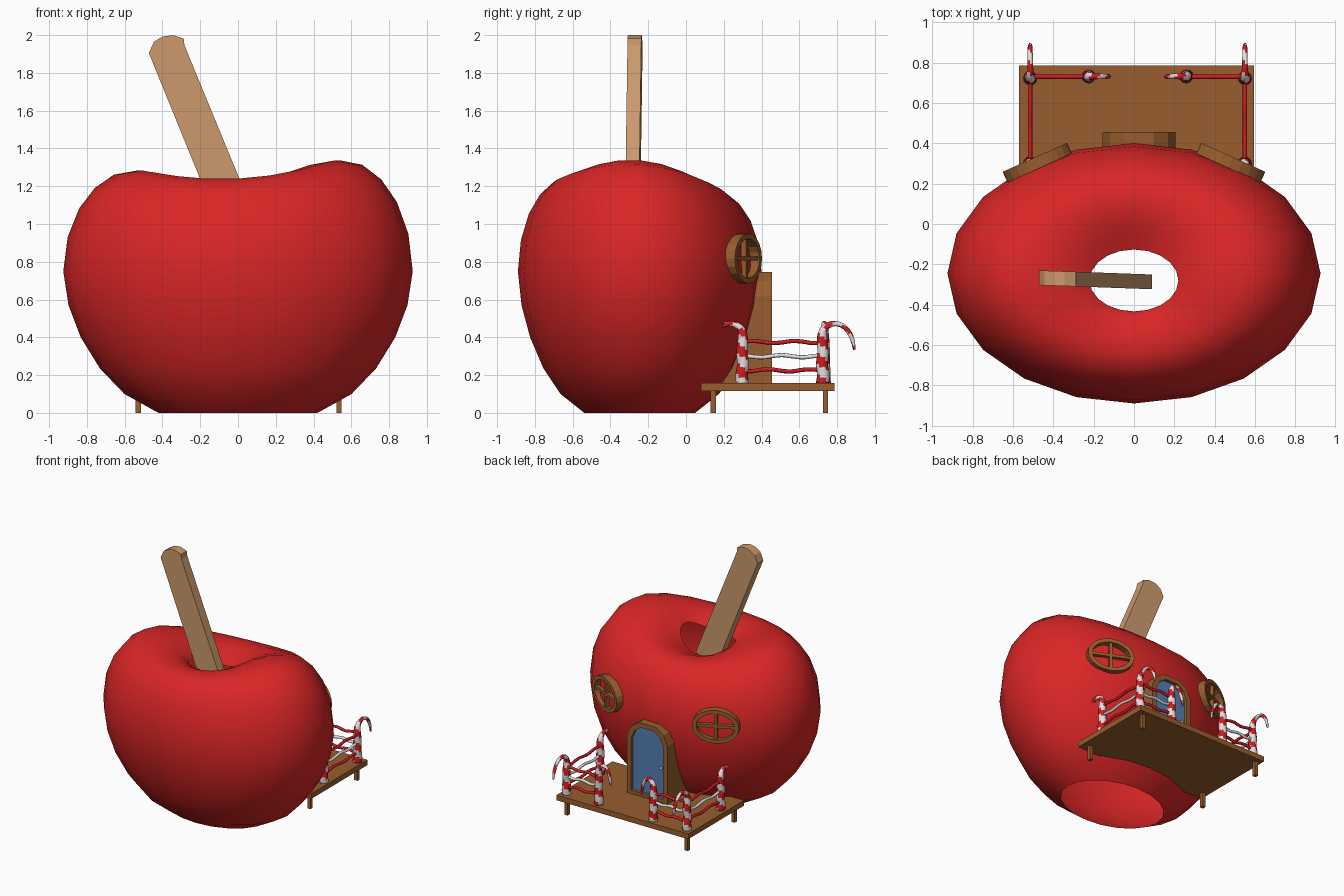
import bpy, bmesh, math
from mathutils import Vector

if "Cube" in bpy.data.objects:
    bpy.data.objects.remove(bpy.data.objects["Cube"])

def material(name, rgb):
    m = bpy.data.materials.new(name)
    m.diffuse_color = (*rgb, 1)
    m.use_nodes = True
    m.node_tree.nodes["Principled BSDF"].inputs["Base Color"].default_value = m.diffuse_color
    return m

APPLE = material("apple_red", (0.70, 0.019, 0.019))
TAN = material("stick_tan", (0.60, 0.32, 0.15))
BROWN = material("wood_brown", (0.31, 0.11, 0.027))
BLUE = material("door_blue", (0.09, 0.21, 0.45))
CANDY = material("candy_red", (0.62, 0.012, 0.015))
WHITE = material("candy_white", (0.75, 0.75, 0.75))
GREY = material("knob_grey", (0.45, 0.45, 0.45))

def make(name, verts, faces, mats, smooth=False, index=None, fix=True):
    me = bpy.data.meshes.new(name)
    me.from_pydata([tuple(v) for v in verts], [], faces)
    for m in mats:
        me.materials.append(m)
    for k, p in enumerate(me.polygons):
        p.use_smooth = smooth
        if index:
            p.material_index = index[k]
    if fix:
        bm = bmesh.new()
        bm.from_mesh(me)
        bmesh.ops.recalc_face_normals(bm, faces=bm.faces)
        bm.to_mesh(me)
        bm.free()
    ob = bpy.data.objects.new(name, me)
    bpy.context.collection.objects.link(ob)
    return ob

def prism(name, outline, place, d0, d1, mat, hole=None):
    """Extrude a 2D outline from depth d0 to d1, optionally with a matching hole."""
    n = len(outline)
    loops = [(outline, d0), (outline, d1)]
    if hole:
        loops += [(hole, d1), (hole, d0)]
    verts = [place(u, v, d) for pts, d in loops for u, v in pts]
    L = len(loops)
    faces = []
    for a in range(L if hole else 1):
        b = (a + 1) % L
        for i in range(n):
            j = (i + 1) % n
            faces.append((a * n + i, a * n + j, b * n + j, b * n + i))
    if not hole:
        faces += [tuple(range(n)), tuple(range(n, 2 * n))]
    return make(name, verts, faces, [mat])

def box(name, x0, x1, y0, y1, z0, z1, mat):
    return prism(name, [(x0, y0), (x1, y0), (x1, y1), (x0, y1)],
                 lambda u, v, d: (u, v, d), z0, z1, mat)

def tube(name, base, d, pts, mats, sides=12, steps=3, striped=False):
    """Smooth tube through (distance, height, radius) points in the vertical plane of d."""
    P = [Vector(p) for p in pts]
    P = [2 * P[0] - P[1]] + P + [2 * P[-1] - P[-2]]
    path = []
    for i in range(1, len(P) - 2):
        a, b, c, e = P[i - 1:i + 3]
        for k in range(steps):
            t = k / steps
            path.append(0.5 * (2 * b + (c - a) * t + (2 * a - 5 * b + 4 * c - e) * t * t
                               + (3 * b - a - 3 * c + e) * t ** 3))
    path.append(P[-2])
    d = Vector(d)
    up = Vector((0, 0, 1))
    side = d.cross(up)
    verts, faces, idx = [], [], []
    for i, p in enumerate(path):
        q, r = path[max(i - 1, 0)], path[min(i + 1, len(path) - 1)]
        tan = (d * (r.x - q.x) + up * (r.y - q.y)).normalized()
        nor = side.cross(tan)
        c = Vector(base) + d * p.x + up * p.y
        for j in range(sides):
            a = 2 * math.pi * j / sides
            verts.append(c + (nor * math.cos(a) + side * math.sin(a)) * p.z)
    for i in range(len(path) - 1):
        for j in range(sides):
            k = (j + 1) % sides
            faces.append((i * sides + j, i * sides + k, (i + 1) * sides + k, (i + 1) * sides + j))
            idx.append(int(striped and (2 * i + j) % 12 >= 6))
    faces += [tuple(range(sides)), tuple(range(len(verts) - sides, len(verts)))]
    idx += [0, 0]
    return make(name, verts, faces, mats, True, idx)

# Apple body: open lobed shell, 20 sides, tilted crown
profile = [(0.455, 0), (0.65, 0.10), (0.79, 0.235), (0.90, 0.40), (0.97, 0.57), (1, 0.75),
           (0.975, 0.94), (0.91, 1.10), (0.82, 1.215), (0.71, 1.29), (0.58, 1.3125),
           (0.43, 1.29), (0.32, 1.25), (0.238, 1.20)]
N = 20
verts, faces = [], []
for r, z in profile:
    for j in range(N):
        a = 2 * math.pi * j / N
        h = 1.26 + 0.05 * math.cos(2 * a) + 0.0275 * math.cos(a) - 0.03 * math.sin(a)
        zz = z if z <= 0.75 else 0.75 + (z - 0.75) * (h - 0.75) / 0.5625
        cy = -0.28 if r < 0.3 else -0.245
        verts.append((0.925 * r * math.cos(a), cy + 0.645 * r * math.sin(a), zz))
for i in range(len(profile) - 1):
    for j in range(N):
        k = (j + 1) % N
        faces.append((i * N + j, i * N + k, (i + 1) * N + k, (i + 1) * N + j))
make("apple_body", verts, faces, [APPLE], True, fix=False)

# Flat wooden stick with rounded top
stick = [(-0.09, 0.967), (0.09, 1.04), (-0.283, 1.945), (-0.288, 1.982), (-0.345, 2.0),
         (-0.40, 1.992), (-0.445, 1.965), (-0.472, 1.905)]
prism("stick", stick, lambda u, v, d: (u, d - 0.036 * (u + 0.2), v), -0.313, -0.24, TAN)

# Deck and legs
box("deck", -0.57, 0.595, 0.08, 0.785, 0.115, 0.157, BROWN)
for x in (-0.528, 0.535):
    for y in (0.145, 0.738):
        box("deck_leg", x - 0.014, x + 0.014, y - 0.014, y + 0.014, 0, 0.12, BROWN)

# Arched door frame, door and knob
def arch(w, z0, spring, top):
    right = [(w, z0), (w, spring), (w * 0.8, spring + (top - spring) * 0.62), (w * 0.4, top)]
    return right + [(-u, v) for u, v in reversed(right)]

def at_door(u, v, d):
    return (0.025 + u, d, v)

prism("door_frame", arch(0.18, 0.15, 0.62, 0.745), at_door, 0.14, 0.455, BROWN,
      hole=arch(0.142, 0.185, 0.60, 0.708))
prism("door", arch(0.146, 0.18, 0.60, 0.71), at_door, 0.40, 0.43, BLUE)
bpy.ops.mesh.primitive_uv_sphere_add(segments=10, ring_count=6, radius=0.013,
                                     location=(-0.085, 0.44, 0.42))
knob = bpy.context.object
knob.name = "door_knob"
knob.data.materials.append(GREY)
bpy.ops.object.shade_smooth()

# Oval windows with crossed bars
def oval(a, b, n=20):
    return [(a * math.cos(2 * math.pi * i / n), b * math.sin(2 * math.pi * i / n)) for i in range(n)]

for s in (-1, 1):
    nx, ny = 0.41 * s, 0.912

    def at_window(u, v, d):
        return (0.48 * s + ny * u + nx * d, 0.305 - nx * u + ny * d, 0.817 + v)

    prism("window_frame", oval(0.175, 0.133), at_window, -0.03, 0.028, BROWN, hole=oval(0.143, 0.104))
    for w, h in ((0.15, 0.011), (0.011, 0.11)):
        prism("window_bar", [(-w, -h), (w, -h), (w, h), (-w, h)], at_window, -0.01, 0.02, BROWN)

# Candy cane posts and wavy rails
def cane(x, y, d, reach):
    pts = [(0, 0.15, 0.035), (0.005, 0.205, 0.033), (-0.003, 0.26, 0.031), (0.004, 0.315, 0.030),
           (0, 0.37, 0.028), (0, 0.42, 0.024), (0.022, 0.458, 0.018), (0.07, 0.473, 0.014),
           (0.12, 0.452, 0.013), (0.155, 0.40, 0.012), (0.17, 0.335, 0.007)]
    pts = [(p * reach, z, r) for p, z, r in pts]
    tube("candy_cane_post", (x, y, 0), d, pts, [CANDY, WHITE], striped=True)

def rails(x, y, d, length):
    for k, (z, m) in enumerate(((0.375, CANDY), (0.30, WHITE), (0.225, CANDY))):
        pts = [(length * i / 8, z + 0.006 * math.sin(i * 1.5 + 2 * k), 0.011) for i in range(9)]
        tube("candy_rail", (x, y, 0), d, pts, [m], sides=8)

for s in (-1, 1):
    xo, xi = 0.0175 + 0.5325 * s, 0.0175 + 0.2425 * s
    cane(xo, 0.722, (0, 1, 0), 1)
    cane(xo, 0.30, (0, -1, 0), 1)
    cane(xi, 0.732, (-s, 0, 0), 0.62)
    rails(xo, 0.30, (0, 1, 0), 0.42)
    rails(xo, 0.73, (-s, 0, 0), 0.29)
